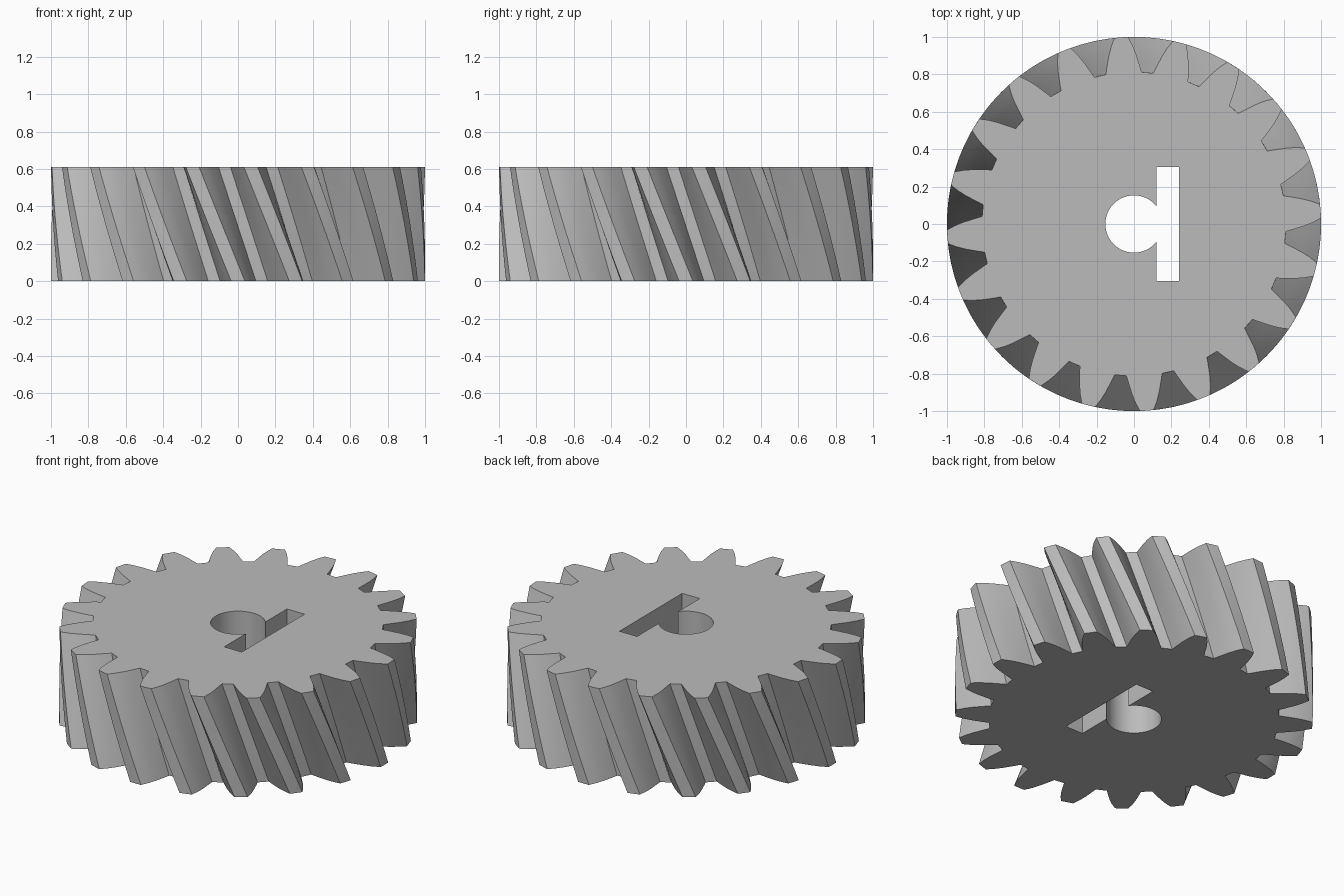
import bpy, bmesh, math

if "Cube" in bpy.data.objects:
    bpy.data.objects.remove(bpy.data.objects["Cube"])

TEETH, HEIGHT, SLICES = 20, 0.61, 10
TWIST = math.radians(-14.1)          # helix: top turned relative to the bottom
BORE, SLOT_X0, SLOT_X1, SLOT_Y = 0.153, 0.12, 0.24, 0.306


def polar(r, a):
    return (r * math.cos(a), r * math.sin(a))


def gear_profile():
    # (radius, half tooth angle in degrees) from root to tip
    flank = [(0.813, 6.75), (0.835, 6.25), (0.865, 5.55), (0.909, 4.6),
             (0.955, 3.45), (1.0, 2.1)]
    tooth = [(r, -a) for r, a in flank] + [(1.0, 0)] + [(r, a) for r, a in reversed(flank)]
    return [polar(r, math.radians(a + 360 / TEETH * i))
            for i in range(TEETH) for r, a in tooth]


def keyhole_profile():
    # round bore merged with a rectangular slot on its +x side
    a0 = math.acos(SLOT_X0 / BORE)
    n = 48
    arc = [polar(BORE, a0 + (2 * math.pi - 2 * a0) * i / n) for i in range(n + 1)]
    return arc + [(SLOT_X0, -SLOT_Y), (SLOT_X1, -SLOT_Y),
                  (SLOT_X1, SLOT_Y), (SLOT_X0, SLOT_Y)]


def sweep(bm, profile, slices, twist):
    # walls of a twisted extrusion; returns the bottom and top rings
    rings = []
    for s in range(slices + 1):
        t = s / slices
        c, d = math.cos(twist * t), math.sin(twist * t)
        rings.append([bm.verts.new((x * c - y * d, x * d + y * c, HEIGHT * t))
                      for x, y in profile])
    n = len(profile)
    for lo, hi in zip(rings, rings[1:]):
        for i in range(n):
            j = (i + 1) % n
            bm.faces.new((lo[i], lo[j], hi[j], hi[i]))
    return rings[0], rings[-1]


def ring_edges(bm, ring):
    return [bm.edges.get((ring[i - 1], ring[i])) for i in range(len(ring))]


# helical teeth and keyed bore, joined by flat end caps
bm = bmesh.new()
outer = sweep(bm, gear_profile(), SLICES, TWIST)
inner = sweep(bm, keyhole_profile(), 1, 0)
for o, i, up in zip(outer, inner, (-1, 1)):
    bmesh.ops.triangle_fill(bm, use_beauty=True, normal=(0, 0, up),
                            edges=ring_edges(bm, o) + ring_edges(bm, i))
bmesh.ops.recalc_face_normals(bm, faces=bm.faces[:])
mesh = bpy.data.meshes.new("helical_gear")
bm.to_mesh(mesh)
bm.free()

gear = bpy.data.objects.new("helical_gear", mesh)
bpy.context.collection.objects.link(gear)

# plain grey metal
grey = bpy.data.materials.new("grey_metal")
grey.diffuse_color = (0.5, 0.5, 0.5, 1)
grey.use_nodes = True
grey.node_tree.nodes["Principled BSDF"].inputs["Base Color"].default_value = grey.diffuse_color
mesh.materials.append(grey)

bpy.context.view_layer.objects.active = gear
gear.select_set(True)
bpy.ops.object.shade_smooth_by_angle(angle=math.radians(30))
